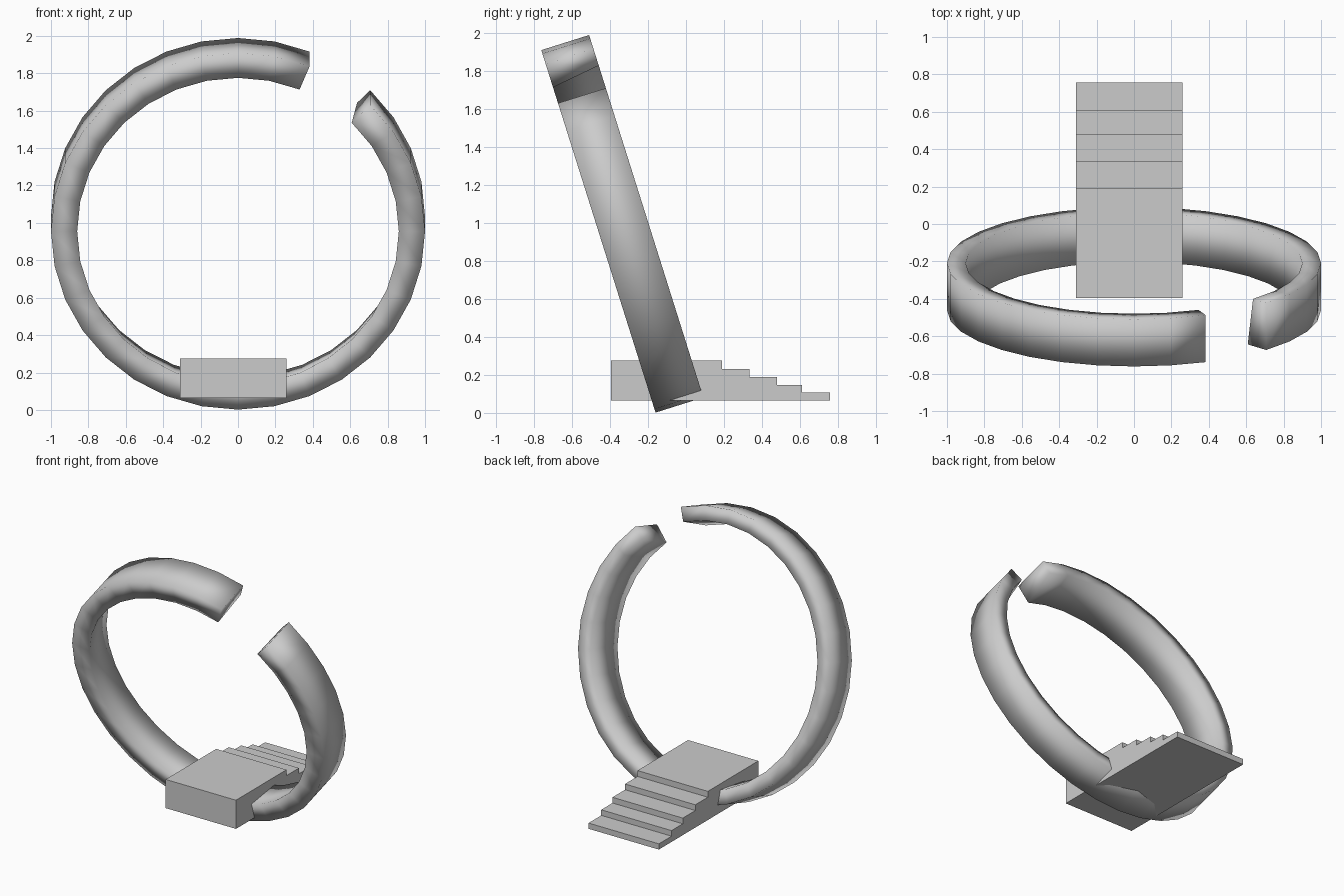
import bpy, bmesh
from math import sin, cos, radians
from mathutils import Matrix

cube = bpy.data.objects.get("Cube")
if cube:
    bpy.data.objects.remove(cube, do_unlink=True)

grey = bpy.data.materials.new("plain_grey")
grey.use_nodes = True
colour = (0.6, 0.6, 0.6, 1)
grey.diffuse_color = colour
grey.node_tree.nodes["Principled BSDF"].inputs["Base Color"].default_value = colour


def finish(bm, name, smooth):
    bmesh.ops.recalc_face_normals(bm, faces=bm.faces)
    for f in bm.faces:
        f.smooth = smooth
    mesh = bpy.data.meshes.new(name)
    bm.to_mesh(mesh)
    bm.free()
    mesh.materials.append(grey)
    obj = bpy.data.objects.new(name, mesh)
    bpy.context.collection.objects.link(obj)
    return obj


# Open ring: a four-sided band swept round the circle, leaving a two-segment gap
SEGMENTS = 32
GAP_START, GAP_END = 2, 4
section = [(1.0, -0.132), (1.0, 0.132), (0.9, 0.132), (0.86, -0.132)]  # radius, depth
bm = bmesh.new()
loops = []
for i in range(GAP_END, SEGMENTS + GAP_START + 1):
    a = radians(360 * i / SEGMENTS)
    loops.append([bm.verts.new((r * sin(a), d, r * cos(a))) for r, d in section])
for p, q in zip(loops, loops[1:]):
    for k in range(4):
        n = (k + 1) % 4
        bm.faces.new((p[k], p[n], q[n], q[k]))
bm.faces.new(loops[0])
bm.faces.new(loops[-1])
ring = finish(bm, "open_ring", True)
# Lean the ring towards the front
ring.matrix_world = Matrix.Translation((0, -0.335, 0.995)) @ Matrix.Rotation(radians(17.5), 4, 'X')

# Platform with steps down the back, extruded from a side profile
BASE, FRONT = 0.065, -0.395
steps = [(0.19, 0.275), (0.335, 0.232), (0.48, 0.19), (0.61, 0.148), (0.757, 0.107)]
profile = [(FRONT, BASE), (FRONT, steps[0][1])]
for i, (y, z) in enumerate(steps):
    below = steps[i + 1][1] if i + 1 < len(steps) else BASE
    profile += [(y, z), (y, below)]
bm = bmesh.new()
side = bm.faces.new([bm.verts.new((-0.31, y, z)) for y, z in profile])
out = bmesh.ops.extrude_face_region(bm, geom=[side])
bmesh.ops.translate(bm, vec=(0.57, 0, 0),
                    verts=[v for v in out["geom"] if isinstance(v, bmesh.types.BMVert)])
finish(bm, "stepped_platform", False)
